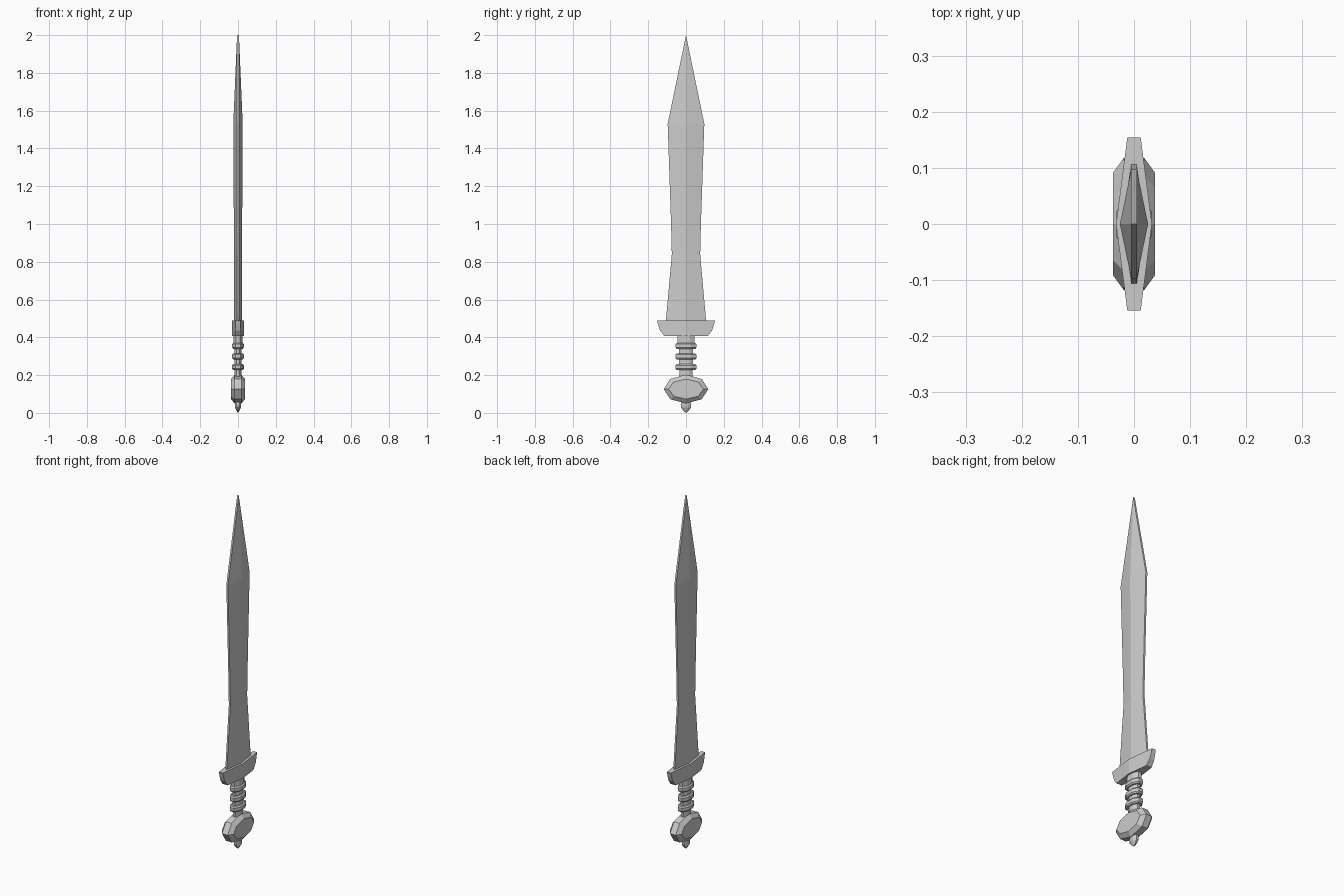
import bpy
import bmesh
from math import cos, sin, pi
from mathutils import Vector

cube = bpy.data.objects.get("Cube")
if cube:
    bpy.data.objects.remove(cube, do_unlink=True)

steel = bpy.data.materials.new("grey_steel")
steel.use_nodes = True
grey = (0.6, 0.6, 0.6, 1)
steel.diffuse_color = grey
steel.node_tree.nodes["Principled BSDF"].inputs["Base Color"].default_value = grey


def loft(name, sections):
    """Skin a list of equal-length point loops and cap both ends."""
    bm = bmesh.new()
    loops = [[bm.verts.new(p) for p in s] for s in sections]
    for a, b in zip(loops, loops[1:]):
        for i in range(len(a)):
            j = (i + 1) % len(a)
            bm.faces.new((a[i], a[j], b[j], b[i]))
    bm.faces.new(loops[0][::-1])
    bm.faces.new(loops[-1])
    bmesh.ops.remove_doubles(bm, verts=bm.verts, dist=0.0005)
    bmesh.ops.recalc_face_normals(bm, faces=bm.faces)
    mesh = bpy.data.meshes.new(name)
    bm.to_mesh(mesh)
    bm.free()
    mesh.materials.append(steel)
    obj = bpy.data.objects.new(name, mesh)
    bpy.context.collection.objects.link(obj)
    return obj


def ridged(ridge, edge, half_y, z):
    """Six-sided section: a central ridge on each side, blunt edges."""
    return [Vector(p) for p in ((ridge, 0, z), (edge, half_y, z), (-edge, half_y, z),
                                (-ridge, 0, z), (-edge, -half_y, z), (edge, -half_y, z))]


def octagon(half_x, half_y, z):
    """Eight-sided section with flats towards the axes."""
    r = 1 / cos(pi / 8)
    return [Vector((half_x * r * cos((i + 0.5) * pi / 4),
                    half_y * r * sin((i + 0.5) * pi / 4), z)) for i in range(8)]


# Leaf-shaped blade: ridge, half width, height
loft("blade", [ridged(r, 0.005, w, z) for r, w, z in (
    (0.020, 0.108, 0.47), (0.021, 0.075, 0.84), (0.022, 0.079, 1.0),
    (0.025, 0.097, 1.53), (0.005, 0.0, 2.0))])

# Guard, flaring upwards
loft("guard", [ridged(0.032, 0.032 - 0.13 * w, w, z) for w, z in (
    (0.115, 0.407), (0.138, 0.437), (0.147, 0.465), (0.154, 0.49))])

# Grip with a wider collar under the guard
loft("grip", [octagon(x, y, z) for x, y, z in (
    (0.019, 0.035, 0.18), (0.019, 0.037, 0.35),
    (0.023, 0.045, 0.37), (0.023, 0.045, 0.42))])

# Bevelled grip rings
for n, z in enumerate((0.243, 0.299, 0.355)):
    loft(f"grip_ring_{n + 1}", [octagon(0.031 - inset, 0.055 - inset, z + dz)
                                for inset, dz in ((0.006, -0.016), (0, -0.009),
                                                  (0, 0.009), (0.006, 0.016))])


# Faceted pommel disc, built across x
def disc(x, half_y, half_z):
    pts = []
    for i in range(8):
        a = i * pi / 4
        pts.append(Vector((x, half_y * cos(a), 0.126 + half_z * sin(a))))
    return pts


loft("pommel", [disc(-0.037, 0.092, 0.053), disc(-0.018, 0.118, 0.076),
                disc(0.018, 0.118, 0.076), disc(0.037, 0.092, 0.053)])

# Small pointed cap below the pommel
loft("pommel_cap", [octagon(x, y, z) for x, y, z in (
    (0.0, 0.0, 0.0), (0.007, 0.012, 0.010), (0.015, 0.027, 0.028),
    (0.017, 0.028, 0.045), (0.014, 0.022, 0.065))])
